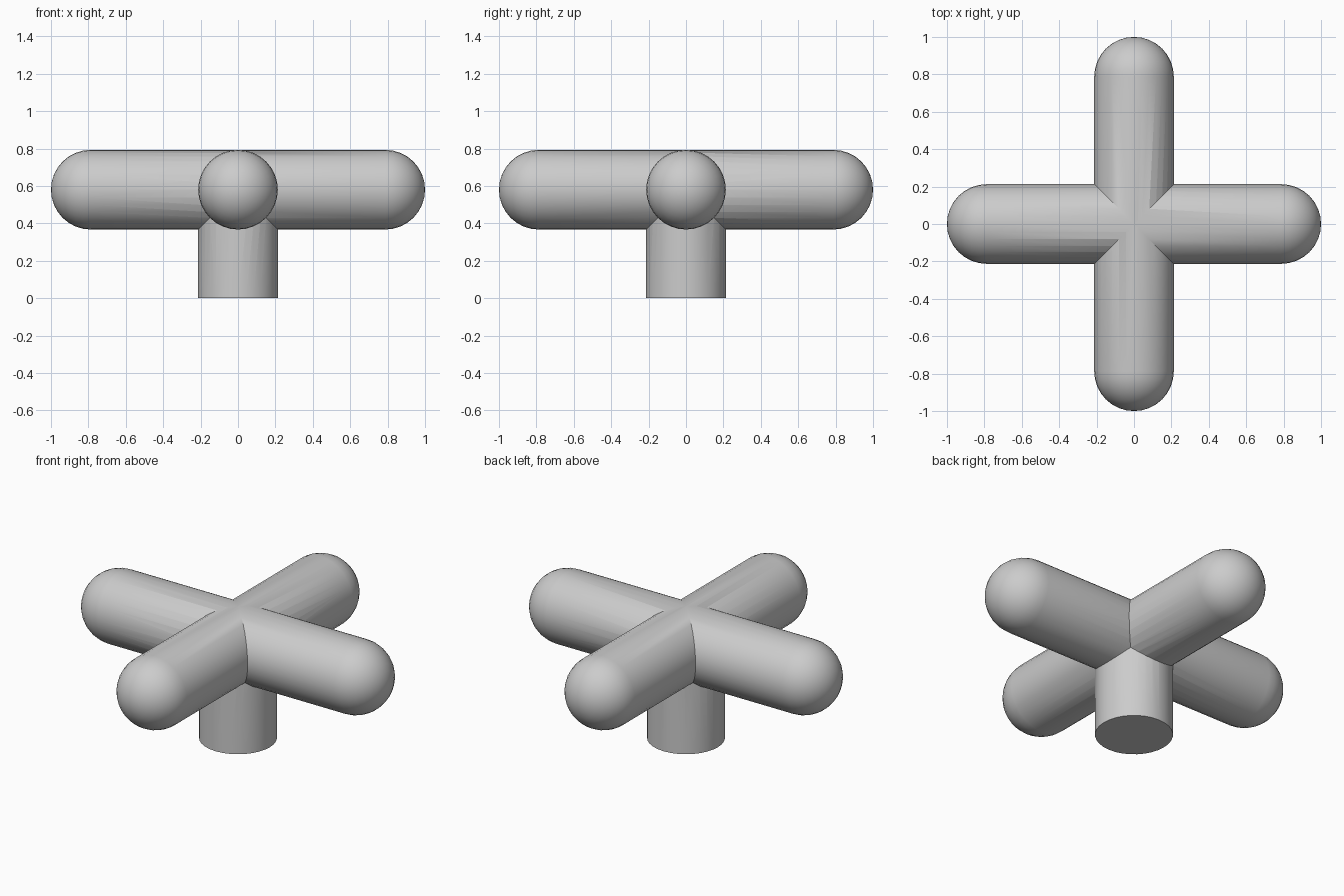
import bpy, bmesh
from math import sin, cos, pi, radians

if "Cube" in bpy.data.objects:
    bpy.data.objects.remove(bpy.data.objects["Cube"])

R = 0.213        # tube radius
AXIS_Z = 0.58    # height of the arm axes
SIDES = 32
CAP_RINGS = 8

grey = bpy.data.materials.new("light_grey")
grey.use_nodes = True
colour = (0.6, 0.6, 0.6, 1)
grey.diffuse_color = colour
grey.node_tree.nodes["Principled BSDF"].inputs["Base Color"].default_value = colour


def lathe(name, profile):
    """Revolve (x, radius) points around the x axis into a closed solid."""
    bm = bmesh.new()
    verts = [bm.verts.new((x, 0, r)) for x, r in profile]
    edges = [bm.edges.new(pair) for pair in zip(verts, verts[1:])]
    bmesh.ops.spin(bm, geom=verts + edges, cent=(0, 0, 0), axis=(1, 0, 0),
                   angle=2 * pi, steps=SIDES)
    bmesh.ops.remove_doubles(bm, verts=bm.verts, dist=1e-4)
    bmesh.ops.holes_fill(bm, edges=bm.edges, sides=0)
    bmesh.ops.recalc_face_normals(bm, faces=bm.faces)
    mesh = bpy.data.meshes.new(name)
    bm.to_mesh(mesh)
    bm.free()
    mesh.materials.append(grey)
    obj = bpy.data.objects.new(name, mesh)
    bpy.context.collection.objects.link(obj)
    return obj


# Round-ended bars, one along each horizontal axis
angles = [pi / 2 * i / CAP_RINGS for i in range(CAP_RINGS + 1)]
half = [(1 - R + R * cos(a), R * sin(a)) for a in angles]
capsule = half + [(-x, r) for x, r in reversed(half)]
cross = lathe("cross_connector", capsule)
side_bar = lathe("front_back_bar", capsule)
side_bar.rotation_euler.z = pi / 2
cross.location.z = side_bar.location.z = AXIS_Z

# Flat-ended post standing on the ground
post = lathe("post", [(0, R), (AXIS_Z, R)])
post.rotation_euler.y = -pi / 2

# Weld the three tubes into one solid
bpy.context.view_layer.objects.active = cross
for part in (side_bar, post):
    union = cross.modifiers.new("weld", "BOOLEAN")
    union.operation = "UNION"
    union.solver = "EXACT"
    union.object = part
    bpy.ops.object.modifier_apply(modifier=union.name)
    bpy.data.objects.remove(part)

bpy.ops.object.select_all(action="DESELECT")
cross.select_set(True)
bpy.ops.object.shade_smooth_by_angle(angle=radians(30))
